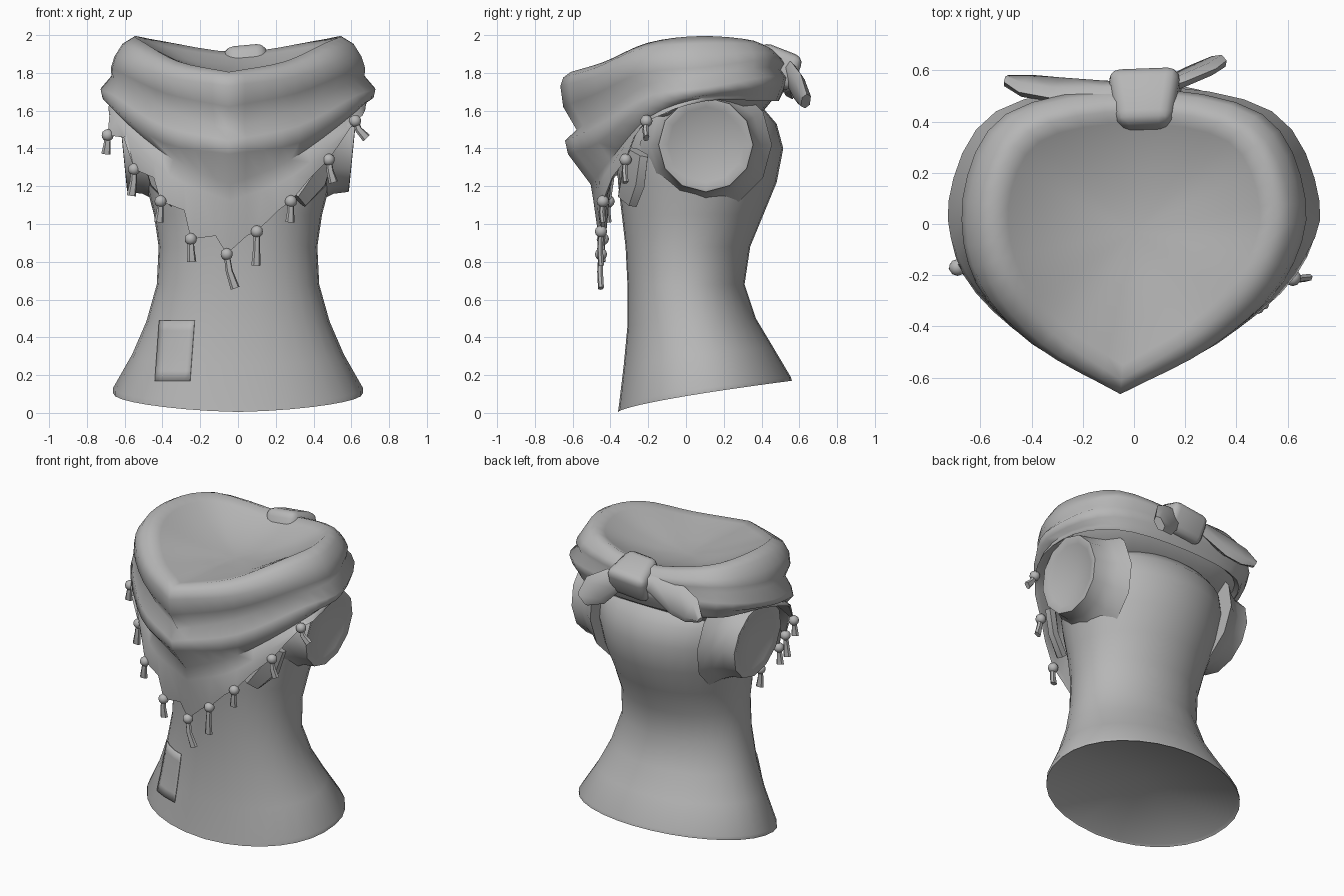
import bpy, bmesh, math
from mathutils import Vector, Matrix

cube = bpy.data.objects.get("Cube")
if cube:
    bpy.data.objects.remove(cube, do_unlink=True)

# One plain grey for everything
GREY = (0.47, 0.47, 0.47, 1)
cloth = bpy.data.materials.new("grey_cloth")
cloth.use_nodes = True
cloth.diffuse_color = GREY
bsdf = next(n for n in cloth.node_tree.nodes if n.type == 'BSDF_PRINCIPLED')
bsdf.inputs["Base Color"].default_value = GREY
bsdf.inputs["Roughness"].default_value = 0.8


def finish(name, bm, angle=60):
    bmesh.ops.recalc_face_normals(bm, faces=bm.faces)
    mesh = bpy.data.meshes.new(name)
    bm.to_mesh(mesh)
    bm.free()
    mesh.materials.append(cloth)
    obj = bpy.data.objects.new(name, mesh)
    bpy.context.collection.objects.link(obj)
    bpy.ops.object.select_all(action='DESELECT')
    obj.select_set(True)
    bpy.context.view_layer.objects.active = obj
    bpy.ops.object.shade_smooth_by_angle(angle=math.radians(angle))
    return obj


def loft(bm, rings, start=None, end=None):
    """Skin closed rings; each end is a fan to a point, or a flat cap."""
    loops = [[bm.verts.new(p) for p in ring] for ring in rings]
    n = len(loops[0])
    for a, b in zip(loops, loops[1:]):
        for i in range(n):
            j = (i + 1) % n
            bm.faces.new((a[i], a[j], b[j], b[i]))
    for loop, tip in ((loops[0], start), (loops[-1], end)):
        if tip is None:
            bm.faces.new(loop)
        else:
            v = bm.verts.new(tip)
            for i in range(n):
                bm.faces.new((loop[i], loop[(i + 1) % n], v))


def ribbon(bm, path, widths, thick=0.03, up=(0, 0, 1)):
    """Flat tapering strip of cloth along a path."""
    pts = [Vector(p) for p in path]
    rings = []
    for i, p in enumerate(pts):
        along = (pts[min(i + 1, len(pts) - 1)] - pts[max(i - 1, 0)]).normalized()
        side = (Vector(up) - along * along.dot(Vector(up))).normalized()
        flat = along.cross(side)
        w, t = widths[i], min(thick, widths[i])
        rings.append([p + side * w * a + flat * t * b for a, b in
                      ((1, 0), (.6, 1), (-.6, 1), (-1, 0), (-.6, -1), (.6, -1))])
    loft(bm, rings)


def shrink(ring, factor, dz):
    return [Vector((p.x * factor, (p.y + .03) * factor - .03, p.z + dz)) for p in ring]


# Torso: oval sections (height, half width, front, back, rise of the hem at the back)
SECTIONS = [
    (0.005, .662, -.36, .56, .165), (.04, .662, -.355, .555, .15), (.25, .56, -.33, .46, .1),
    (.46, .485, -.31, .37, .04), (.68, .43, -.31, .31, 0), (.88, .42, -.32, .34, 0),
    (1.05, .445, -.34, .41, 0), (1.22, .49, -.36, .48, 0), (1.4, .525, -.37, .515, 0),
    (1.53, .53, -.35, .48, 0), (1.6, .5, -.3, .42, 0), (1.64, .38, -.24, .34, 0)]


def oval(z, w, front, back, rise, n=32):
    ring = []
    for i in range(n):
        a = math.tau * i / n
        c, s = math.cos(a), math.sin(a)
        if s < 0:       # the chest is a little squarer than the back
            c = math.copysign(abs(c) ** .9, c)
            s = -abs(s) ** .9
        ring.append(Vector((w * c, (front + back) / 2 + s * (back - front) / 2,
                            z + rise * ((1 + s) / 2) ** .72)))
    return ring


rings = [oval(*s) for s in SECTIONS]
hem_inside = shrink(rings[0], .97, .012)
bm = bmesh.new()
loft(bm, [hem_inside] + rings, start=(0, .1, .2))
torso = finish("torso", bm)

# Short flared sleeves with hollow openings
for name, side in (("left_sleeve", 1), ("right_sleeve", -1)):
    bm = bmesh.new()
    rings = []
    for x, r in ((.4, .35), (.465, .295), (.53, .26), (.61, .25), (.612, .235), (.6, .2)):
        ring = []
        for i in range(12):
            a = math.tau * i / 12
            z = r * math.sin(a)
            ring.append((side * (x + .1 * z), .105 + r * math.cos(a), 1.42 + z))
        rings.append(ring)
    loft(bm, rings, end=(side * .555, .105, 1.42))
    finish(name, bm)

# Beaded tassels along the scarf's hem: bead position, then sway and drop of the strip
TASSELS = [
    (-.69, -.17, 1.47, -.01, .1), (-.55, -.28, 1.29, -.015, .14), (-.41, -.41, 1.12, -.01, .11),
    (-.25, -.44, .92, .005, .12), (-.06, -.45, .84, .045, .18), (.1, -.45, .96, -.005, .18),
    (.28, -.44, 1.12, -.005, .11), (.48, -.32, 1.34, .025, .12), (.62, -.21, 1.545, .06, .09)]
for i, (x, y, z, sway, drop) in enumerate(TASSELS):
    bm = bmesh.new()
    bmesh.ops.create_icosphere(bm, subdivisions=2, radius=.033,
                               matrix=Matrix.Translation((x, y, z)))
    ribbon(bm, [(x, y, z), (x + sway * .3, y - .005, z - drop / 2), (x + sway, y, z - drop)],
           [.016, .019, .025], .013, up=(1, .2, 0))
    finish(f"tassel_{i + 1}", bm, 50)

# Scarf: each fold line runs from front centre round the left side to the back
FOLDS = [
    [(0, -.61, 1.805), (.28, -.43, 1.86), (.48, -.2, 1.96), (.545, .08, 1.995), (.41, .36, 1.97), (0, .44, 1.91)],
    [(0, -.65, 1.775), (.32, -.47, 1.83), (.54, -.23, 1.93), (.61, .08, 1.955), (.45, .39, 1.95), (0, .48, 1.9)],
    [(0, -.665, 1.73), (.34, -.48, 1.78), (.58, -.24, 1.87), (.65, .08, 1.89), (.47, .42, 1.91), (0, .51, 1.87)],
    [(0, -.65, 1.62), (.34, -.475, 1.69), (.6, -.23, 1.8), (.67, .1, 1.83), (.5, .43, 1.87), (0, .53, 1.84)],
    [(0, -.58, 1.5), (.31, -.43, 1.59), (.59, -.2, 1.74), (.665, .1, 1.79), (.49, .42, 1.83), (0, .51, 1.81)],
    [(0, -.64, 1.44), (.36, -.47, 1.52), (.64, -.19, 1.68), (.725, .09, 1.72), (.54, .44, 1.78), (0, .54, 1.77)],
]
LOWER_FOLDS = [
    [(0, -.625, 1.37), (.36, -.465, 1.43), (.65, -.2, 1.62), (.71, .1, 1.68), (.52, .43, 1.72), (0, .53, 1.73)],
    [(0, -.505, 1.21), (.31, -.4, 1.34), (.61, -.19, 1.57), (.67, .1, 1.67), (.5, .42, 1.69), (0, .51, 1.69)],
    [(0, -.49, 1.12), (.33, -.43, 1.26), (.63, -.2, 1.55), (.67, .1, 1.66), (.49, .42, 1.67), (0, .5, 1.67)],
    [(0, -.45, .85), (.33, -.43, 1.13), (.64, -.21, 1.52), (.66, .1, 1.65), (.48, .41, 1.65), (0, .49, 1.65)],
]
STEPS = 4


def fold_ring(stations):
    """Smooth half outline, mirrored; stays pointed at the front."""
    p = [Vector(s) for s in stations]
    before = p[0] * 2 - p[1]
    after = Vector((-p[-2].x, p[-2].y, p[-2].z))
    q = [before] + p + [after]
    half = []
    for i in range(1, len(q) - 2):
        a, b, c, d = q[i - 1:i + 3]
        for k in range(STEPS):
            t = k / STEPS
            half.append((b * 2 + (c - a) * t + (a * 2 - b * 5 + c * 4 - d) * t ** 2
                         + (b * 3 - a - c * 3 + d) * t ** 3) / 2)
    half.append(p[-1])
    ring = half + [Vector((-v.x, v.y, v.z)) for v in half[-2:0:-1]]
    for v in ring:      # the point hangs slightly off centre
        v.x += .08 * min(v.y, 0)
    return ring


folds = [fold_ring(f) for f in FOLDS + LOWER_FOLDS]
rim, hem = folds[0], folds[-1]

# Scalloped hem: lifted at the front, pulled down to each bead
for v in hem:
    if v.y < -.22:
        v.z += .02
for tassel in TASSELS:
    bead = Vector(tassel[:3])
    nearest = min(hem, key=lambda v: (v - bead).length)
    nearest.xyz = bead

# Shallow hollow inside the rim, and a lining under the hem
bowl = []
for factor, blend in ((.35, .9), (.65, .6), (.9, .2)):
    ring = shrink(rim, factor, 0)
    for v in ring:
        v.z += (1.8 - v.z) * blend
    bowl.append(ring)
lining = shrink(hem, .8, 0)
for v in lining:
    v.z = 1.57
bm = bmesh.new()
loft(bm, bowl + folds + [shrink(hem, .96, .02), lining], start=(0, -.03, 1.79))
finish("scarf", bm, 75)

# Tucked cloth showing beneath the scarf at each side
for name, side in (("left_tuck", 1), ("right_tuck", -1)):
    bm = bmesh.new()
    ribbon(bm, [(side * .46, -.25, 1.38), (side * .41, -.28, 1.24), (side * .32, -.31, 1.13)],
           [.07, .09, .07], up=(-side * .8, -.8, .2))
    finish(name, bm, 40)

# Knot and its two tails at the back
bm = bmesh.new()
bmesh.ops.create_cube(bm, size=1)
for v in bm.verts:
    if v.co.y < 0:
        v.co.x *= .75
bmesh.ops.scale(bm, vec=(.29, .24, .2), verts=bm.verts)
bmesh.ops.bevel(bm, geom=bm.edges[:], offset=.05, segments=3, profile=.5, affect='EDGES')
bmesh.ops.transform(bm, verts=bm.verts, matrix=Matrix.Translation((.045, .475, 1.825))
                    @ Matrix.Rotation(math.radians(-22), 4, 'X') @ Matrix.Rotation(-.1, 4, 'Y'))
finish("knot", bm)

bm = bmesh.new()
ribbon(bm, [(0, .52, 1.84), (-.12, .52, 1.82), (-.3, .525, 1.77), (-.42, .54, 1.735), (-.5, .56, 1.7)],
       [.04, .06, .1, .085, .02], up=(0, -.35, 1))
finish("right_tail", bm)
bm = bmesh.new()
ribbon(bm, [(.06, .52, 1.83), (.16, .555, 1.79), (.26, .6, 1.715), (.33, .635, 1.65)],
       [.04, .08, .1, .05], .025, up=(.5, 0, 1))
finish("left_tail", bm)

# Thin slanted patch lying on the front of the torso
bm = bmesh.new()
bmesh.ops.create_grid(bm, x_segments=6, y_segments=6, size=.5)
for v in bm.verts:
    u, h = v.co.x, v.co.y
    v.co = (-.333 + .185 * u + .024 * h, -.6, .328 + .32 * h)
patch = finish("patch", bm, 40)
wrap = patch.modifiers.new("lie_on_torso", 'SHRINKWRAP')
wrap.target = torso
wrap.wrap_method = 'PROJECT'
wrap.wrap_mode = 'ABOVE_SURFACE'
wrap.use_project_y = True
wrap.use_positive_direction = True
wrap.offset = .004
solid = patch.modifiers.new("thickness", 'SOLIDIFY')
solid.thickness = .005
solid.offset = 0
